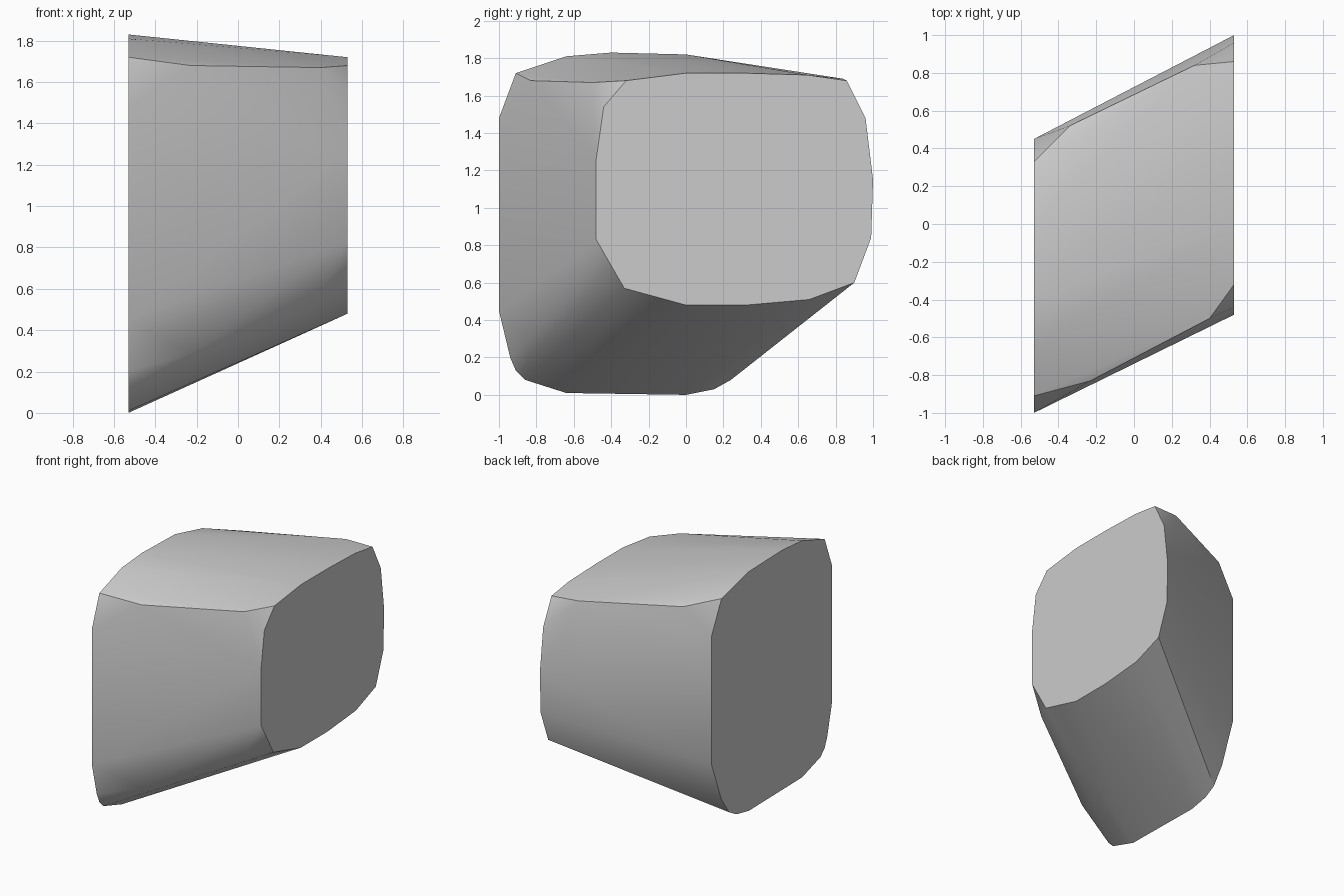
import bpy, bmesh, math

cube = bpy.data.objects.get("Cube")
if cube:
    bpy.data.objects.remove(cube, do_unlink=True)

# One plain grey material
grey = bpy.data.materials.new("plain grey")
grey.use_nodes = True
colour = (0.6, 0.6, 0.6, 1)
grey.diffuse_color = colour
grey.node_tree.nodes["Principled BSDF"].inputs["Base Color"].default_value = colour

HALF = 0.53

# End outlines as (y, z)
tall_end = [(-0.64, 0.01), (0, 0), (0.15, 0.03), (0.24, 0.08), (0.33, 0.21),
            (0.45, 0.52), (0.45, 1.5), (0.33, 1.74), (0, 1.82), (-0.4, 1.83),
            (-0.64, 1.81), (-0.91, 1.72), (-1, 1.48), (-1, 0.45),
            (-0.94, 0.2), (-0.91, 0.13), (-0.86, 0.08)]
short_end = [(-0.33, 0.57), (0, 0.48), (0.32, 0.48), (0.66, 0.51), (0.9, 0.6),
             (0.99, 0.84), (1, 1.15), (0.96, 1.48), (0.86, 1.68), (0.65, 1.71),
             (0.32, 1.72), (0, 1.72), (-0.32, 1.68), (-0.44, 1.54),
             (-0.48, 1.26), (-0.48, 0.83)]

# Shoulder points where the long edges bend between the ends
shoulders = [(0.42, -0.51, 0.62), (0.4, -0.5, 1.67), (-0.23, -0.83, 1.68),
             (-0.23, -0.84, 0.29), (-0.34, 0.52, 1.7), (0.32, 0.84, 1.69)]

points = [(-HALF, y, z) for y, z in tall_end]
points += [(HALF, y, z) for y, z in short_end] + shoulders

# Wrap the outlines in one skin, then merge each flat end into one face
bm = bmesh.new()
for p in points:
    bm.verts.new(p)
hull = bmesh.ops.convex_hull(bm, input=bm.verts[:])
loose = [v for v in bm.verts if not v.link_faces]
bmesh.ops.delete(bm, geom=loose, context='VERTS')
bmesh.ops.dissolve_limit(bm, angle_limit=math.radians(0.5),
                         verts=bm.verts[:], edges=bm.edges[:])
bmesh.ops.recalc_face_normals(bm, faces=bm.faces[:])

mesh = bpy.data.meshes.new("skewed_block")
bm.to_mesh(mesh)
bm.free()
block = bpy.data.objects.new("skewed_block", mesh)
bpy.context.collection.objects.link(block)
mesh.materials.append(grey)

# Soft sides, crisp ends
bpy.context.view_layer.objects.active = block
block.select_set(True)
bpy.ops.object.shade_smooth_by_angle(angle=math.radians(30))
